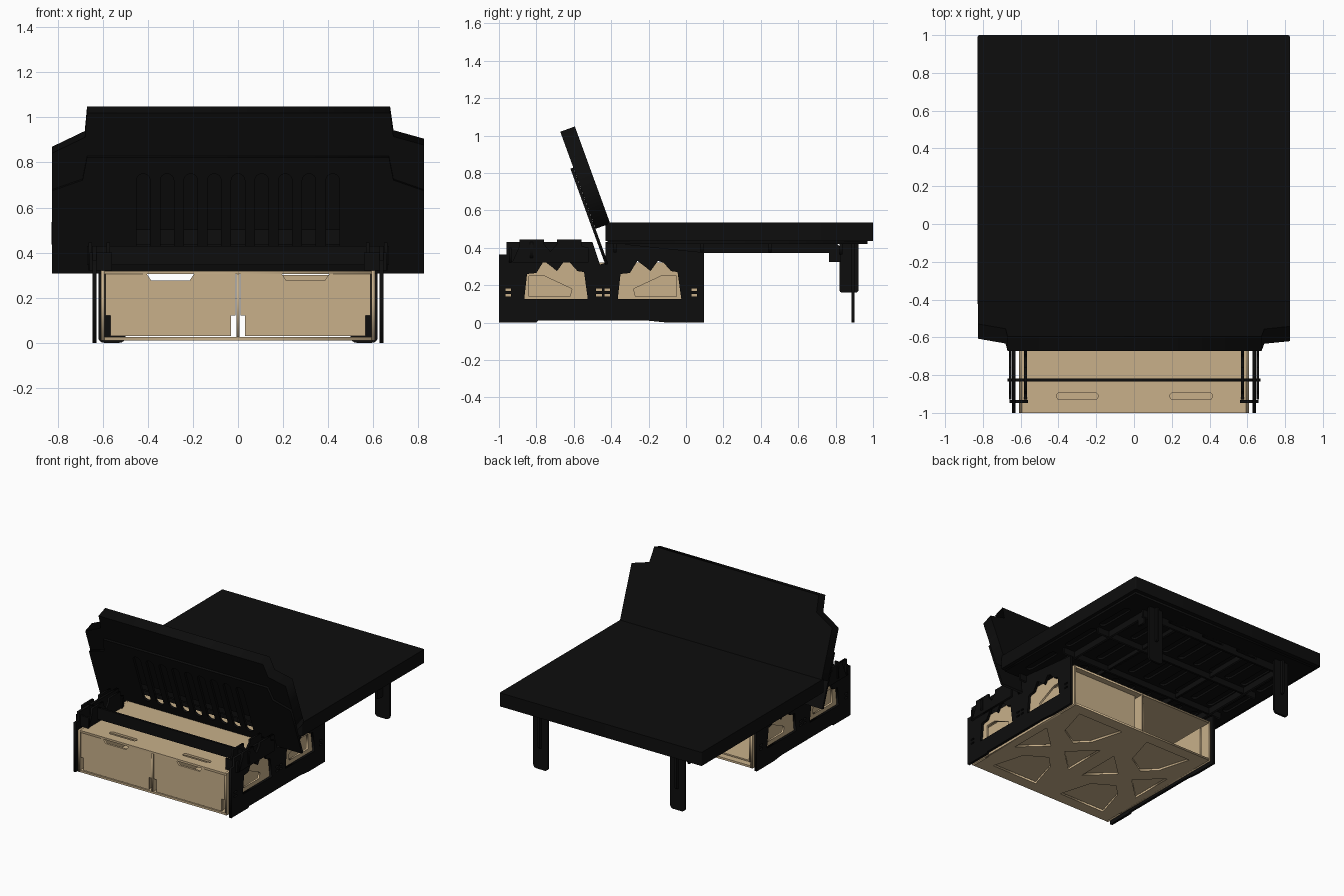
import bpy
from math import cos, sin, pi, radians
from mathutils import Matrix, Vector

if "Cube" in bpy.data.objects:
    bpy.data.objects.remove(bpy.data.objects["Cube"])


def material(name, rgb):
    m = bpy.data.materials.new(name)
    m.use_nodes = True
    m.diffuse_color = (*rgb, 1)
    m.node_tree.nodes["Principled BSDF"].inputs["Base Color"].default_value = (*rgb, 1)
    return m


BLACK = material("matt black", (0.004, 0.004, 0.004))
WOOD = material("birch plywood", (0.58, 0.435, 0.255))

X, Y, Z = Vector((1, 0, 0)), Vector((0, 1, 0)), Vector((0, 0, 1))
FACING = {"x": (Y, Z), "y": (X, Z), "z": (X, Y)}


def plate(name, loops, thick, mat, facing="z", at=0.0, axes=None, origin=None):
    """Flat board: the first loop is the outline, the others are holes."""
    u, v = axes or FACING[facing]
    n = u.cross(v)
    if origin is None:
        origin = {"x": X, "y": Y, "z": Z}[facing] * at
    curve = bpy.data.curves.new(name, "CURVE")
    curve.dimensions = "2D"
    curve.fill_mode = "BOTH"
    curve.extrude = thick / 2
    for loop in loops:
        s = curve.splines.new("POLY")
        s.points.add(len(loop) - 1)
        for p, (a, b) in zip(s.points, loop):
            p.co = (a, b, 0, 1)
        s.use_cyclic_u = True
    temp = bpy.data.objects.new("temp", curve)
    bpy.context.collection.objects.link(temp)
    dg = bpy.context.evaluated_depsgraph_get()
    mesh = bpy.data.meshes.new_from_object(temp.evaluated_get(dg))
    bpy.data.objects.remove(temp)
    basis = Matrix((u, v, n)).transposed().to_4x4()
    mesh.transform(Matrix.Translation(origin) @ basis)
    mesh.materials.clear()
    mesh.materials.append(mat)
    mesh.name = name
    obj = bpy.data.objects.new(name, mesh)
    bpy.context.collection.objects.link(obj)
    return obj


def rect(a0, b0, a1, b1, r=0.0):
    """Rectangle loop with optional rounded corners."""
    a0, a1 = sorted((a0, a1))
    if not r:
        return [(a0, b0), (a1, b0), (a1, b1), (a0, b1)]
    pts = []
    for k, (a, b) in enumerate([(a1 - r, b1 - r), (a0 + r, b1 - r), (a0 + r, b0 + r), (a1 - r, b0 + r)]):
        pts += [(a + r * cos((k + i / 4) * pi / 2), b + r * sin((k + i / 4) * pi / 2)) for i in range(5)]
    return pts


def shift(loop, d):
    return [(a + d, b) for a, b in loop]


# Side panels with two jagged windows and small slots
outline = [(-1, 0), (-0.8, 0), (-0.79, 0.01), (-0.2, 0.01), (-0.1, 0), (0.095, 0),
           (0.095, 0.375), (-0.43, 0.43), (-0.43, 0.32), (-0.46, 0.31), (-0.5, 0.43),
           (-0.96, 0.43), (-0.96, 0.365), (-1, 0.365)]
window = [(-0.865, 0.125), (-0.525, 0.125), (-0.545, 0.27), (-0.58, 0.275), (-0.62, 0.32),
          (-0.65, 0.33), (-0.69, 0.275), (-0.72, 0.3), (-0.76, 0.33), (-0.8, 0.265), (-0.85, 0.26)]
slots = [rect(y, z, y + 0.03, z + 0.012) for y in (-0.965, -0.48, -0.435, 0.03) for z in (0.14, 0.17)]
# Jagged inner brace along the top of each side
brace = [(-0.93, 0.32), (-0.52, 0.32), (-0.52, 0.40), (-0.56, 0.41), (-0.56, 0.445), (-0.69, 0.445),
         (-0.69, 0.42), (-0.725, 0.38), (-0.76, 0.42), (-0.76, 0.445), (-0.89, 0.445), (-0.89, 0.41)]
# Cabinet side with cut-outs
cutout = [(-0.84, 0.14), (-0.62, 0.14), (-0.61, 0.18), (-0.76, 0.25), (-0.84, 0.25)]
cutout_back = [(-0.47 - a, b) for a, b in reversed(cutout)]
cutout_back = shift(cutout_back, -0.42)

for s, side in ((1, "left"), (-1, "right")):
    plate(f"{side}_side_panel", [outline, window, shift(window, 0.5)] + slots, 0.018, BLACK, "x", s * 0.636)
    for i, x in enumerate((0.655, 0.575)):
        plate(f"{side}_top_brace_{i}", [brace], 0.015, BLACK, "x", s * x)
    for i, y in enumerate((-0.94, -0.55)):
        plate(f"{side}_corner_block_{i}", [rect(s * 0.56, 0.32, s * 0.66, 0.4)], 0.015, BLACK, "y", y)
    plate(f"{side}_cabinet_side", [rect(-1, 0.01, 0.09, 0.32), cutout, cutout_back],
          0.015, WOOD, "x", s * 0.6)

    # Drawer: notched front, sides and floor
    front = [(0.03, 0.03), (0.565, 0.03), (0.565, 0.12), (0.588, 0.12), (0.588, 0.305),
             (0.405, 0.305), (0.385, 0.276), (0.215, 0.276), (0.195, 0.305),
             (0.01, 0.305), (0.01, 0.12), (0.03, 0.12)]
    plate(f"{side}_drawer_front", [[(s * a, b) for a, b in front]], 0.015, WOOD, "y", -0.99)
    for i, x in enumerate((0.04, 0.555)):
        plate(f"{side}_drawer_side_{i}", [rect(-0.985, 0.03, 0.05, 0.27)], 0.012, WOOD, "x", s * x)
    plate(f"{side}_drawer_floor", [rect(s * 0.04, -0.985, s * 0.555, 0.05)], 0.01, WOOD, "z", 0.036)

    # Fold-down rear leg
    plate(f"{side}_leg_board", [rect(s * 0.5, 0, s * 0.62, 0.43, 0.025)], 0.016, BLACK, "y", 0.892)
    plate(f"{side}_leg_stiffener", [rect(0.82, 0.16, 0.922, 0.435, 0.015)], 0.016, BLACK, "x", s * 0.56)

    # Long rail under the bed with a leg bracket at its rear end
    rail = [(-0.43, 0.372), (0.765, 0.372), (0.765, 0.325), (0.83, 0.325), (0.83, 0.4), (0.8, 0.43), (-0.43, 0.43)]
    for i, x in enumerate((0.6, 0.3)):
        plate(f"{side}_bed_rail_{i}", [rail if not i else rect(-0.42, 0.39, 0.78, 0.43)],
              0.016, BLACK, "x", s * x)

plate("closed_drawer_back", [[(0.035, 0.03), (0.56, 0.03), (0.56, 0.3), (0.035, 0.3)]],
      0.012, WOOD, "y", 0.045)

# Cabinet top with grip slots, bottom with truss cut-outs, centre divider
grips = [rect(x0, -0.93, x1, -0.893, 0.018) for x0, x1 in ((-0.41, -0.19), (0.19, 0.415))]
plate("cabinet_top", [rect(-0.605, -1, 0.605, 0.09)] + grips, 0.015, WOOD, "z", 0.312)
holes = []
for cx in (-0.3, 0.3):
    for d in (-1, 1):
        c = -0.455
        holes.append([(cx - 0.19, c + d * 0.46), (cx + 0.19, c + d * 0.46),
                      (cx + 0.12, c + d * 0.22), (cx - 0.03, c + d * 0.13), (cx - 0.12, c + d * 0.22)])
        holes.append([(cx + d * 0.24, c - 0.17), (cx + d * 0.24, c + 0.17), (cx + d * 0.06, c)])
plate("cabinet_bottom", [rect(-0.605, -1, 0.605, 0.09)] + holes, 0.015, WOOD, "z", 0.018)
plate("cabinet_divider", [rect(-1, 0.02, 0.09, 0.31)], 0.012, WOOD, "x", 0)

# Cross bars on the cabinet and under the bed
plate("front_cross_bar", [rect(-0.67, 0.345, 0.67, 0.43)], 0.016, BLACK, "y", -0.825)
for i, y in enumerate((-0.38, 0.085, 0.45)):
    plate(f"bed_cross_bar_{i}", [rect(-0.7, 0.375, 0.7, 0.43)], 0.016, BLACK, "y", y)
gaps = [rect(x - 0.09, 0.40, x + 0.09, 0.42) for x in (-0.3, 0, 0.3)]
plate("rear_cross_bar", [rect(-0.62, 0.365, 0.62, 0.43)] + gaps, 0.016, BLACK, "y", 0.83)

# Bed base with ventilation slots, and mattress
vents = [rect(x - 0.025, y, x + 0.025, y + 0.3, 0.024)
         for x in [i * 0.14 for i in range(-5, 6)] for y in (-0.3, 0.12, 0.48)]
plate("bed_base", [rect(-0.8, -0.42, 0.8, 0.97)] + vents, 0.015, BLACK, "z", 0.428)
plate("mattress", [rect(-0.828, -0.43, 0.825, 1, 0.01)], 0.1, BLACK, "z", 0.485)

# Tilted backrest cushion and its slotted board
tilt = radians(20)
up = Vector((0, -sin(tilt), cos(tilt)))
out = X.cross(up)
base = Vector((0, -0.405, 0.53))
cushion = [(-0.825, 0), (0.825, 0), (0.825, 0.4), (0.69, 0.44), (0.675, 0.552),
           (-0.67, 0.552), (-0.68, 0.436), (-0.825, 0.362)]
plate("backrest_cushion", [cushion], 0.083, BLACK, axes=(X, up), origin=base + out * 0.042)
board = [(-0.825, -0.2), (0.825, -0.2), (0.825, 0.19), (0.69, 0.24), (0.67, 0.348),
         (-0.67, 0.348), (-0.69, 0.24), (-0.825, 0.19)]
slats = [rect(i * 0.105 - 0.03, -0.13, i * 0.105 + 0.03, 0.27, 0.029) for i in range(-4, 5)]
plate("backrest_board", [board] + slats, 0.016, BLACK, axes=(X, up), origin=base + out * 0.092)
